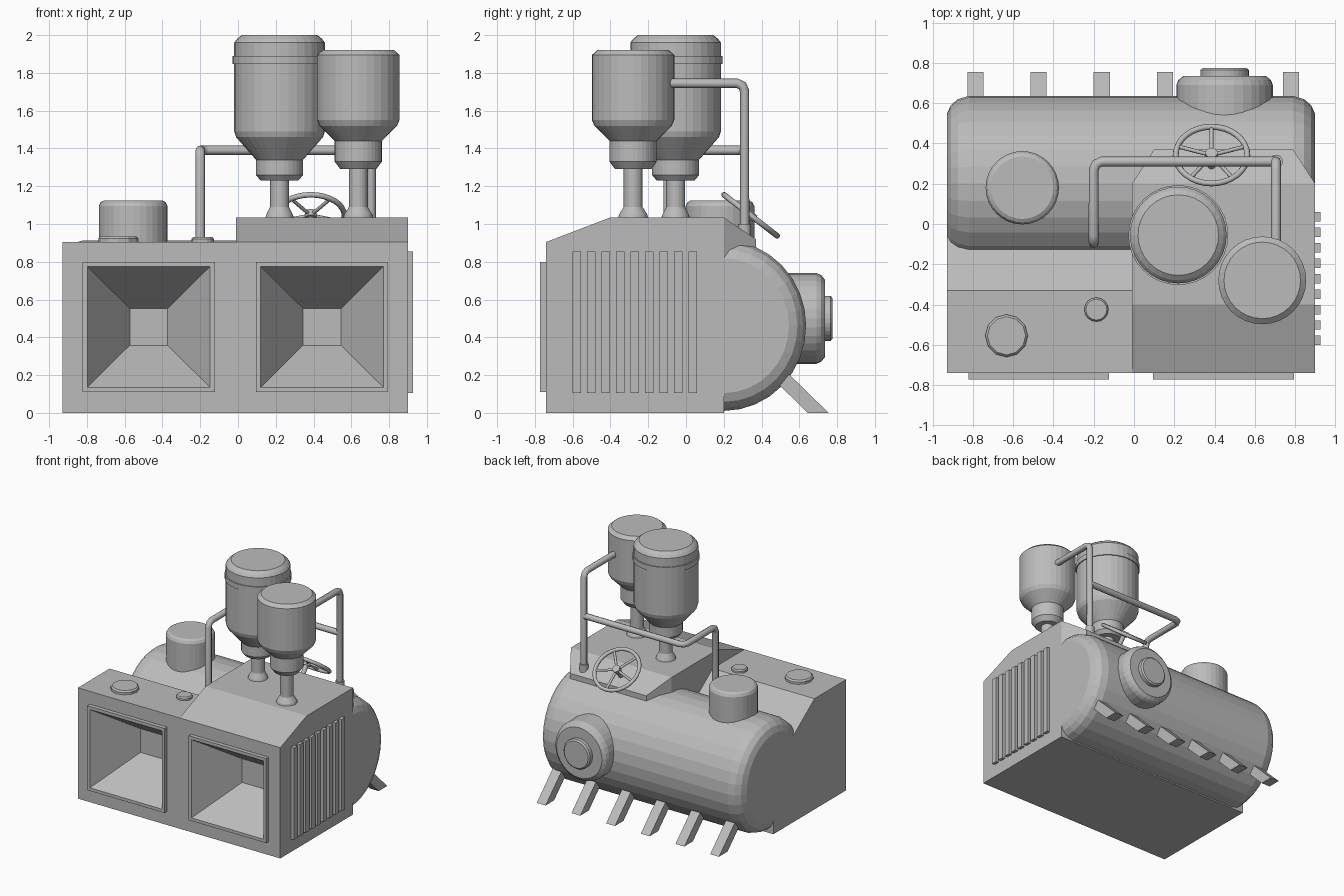
import bpy, bmesh, math
from mathutils import Vector, Matrix

cube = bpy.data.objects.get("Cube")
if cube:
    bpy.data.objects.remove(cube, do_unlink=True)

grey = bpy.data.materials.new("plain grey")
grey.use_nodes = True
grey.diffuse_color = (0.5, 0.5, 0.5, 1)
grey.node_tree.nodes["Principled BSDF"].inputs["Base Color"].default_value = (0.5, 0.5, 0.5, 1)


def finish(name, bm):
    bmesh.ops.recalc_face_normals(bm, faces=bm.faces)
    mesh = bpy.data.meshes.new(name)
    bm.to_mesh(mesh)
    bm.free()
    mesh.materials.append(grey)
    obj = bpy.data.objects.new(name, mesh)
    bpy.context.collection.objects.link(obj)
    return obj


def hull(name, points):
    bm = bmesh.new()
    for p in points:
        bm.verts.new(p)
    bmesh.ops.convex_hull(bm, input=bm.verts)
    bmesh.ops.dissolve_limit(bm, angle_limit=0.01, verts=bm.verts, edges=bm.edges)
    return finish(name, bm)


def box(name, x0, x1, y0, y1, z0, z1):
    return hull(name, [(x, y, z) for x in (x0, x1) for y in (y0, y1) for z in (z0, z1)])


def slab(name, x0, x1, profile):
    """Side profile in (y, z) extruded along x."""
    return hull(name, [(x, y, z) for x in (x0, x1) for y, z in profile])


def lathe(name, centre, profile, axis=(0, 0, 1), sides=32, stretch=1.0):
    """Profile of (radius, height) pairs turned about an axis, with flat ends."""
    turn = Matrix.Translation(centre) @ Vector((0, 0, 1)).rotation_difference(Vector(axis)).to_matrix().to_4x4()
    bm = bmesh.new()
    rings = []
    for r, h in profile:
        angles = [math.tau * i / sides for i in range(sides)]
        rings.append([bm.verts.new(turn @ Vector((r * stretch * math.cos(a), r * math.sin(a), h))) for a in angles])
    for low, high in zip(rings, rings[1:]):
        for i in range(sides):
            j = (i + 1) % sides
            bm.faces.new((low[i], low[j], high[j], high[i]))
    bm.faces.new(rings[0])
    bm.faces.new(rings[-1])
    return finish(name, bm)


def tube(name, points, radius, closed=False, bend=0.04):
    """Round pipe along a path, its corners cut by short bends."""
    pts = [Vector(p) for p in points]
    path = pts
    if not closed:
        path = [pts[0]]
        for a, b, c in zip(pts, pts[1:], pts[2:]):
            path += [b + (a - b).normalized() * bend,
                     b + ((a - b).normalized() + (c - b).normalized()) * bend * 0.3,
                     b + (c - b).normalized() * bend]
        path.append(pts[-1])
    curve = bpy.data.curves.new(name, "CURVE")
    curve.dimensions = "3D"
    curve.bevel_depth = radius
    curve.bevel_resolution = 2
    curve.use_fill_caps = True
    spline = curve.splines.new("POLY")
    spline.points.add(len(path) - 1)
    for sp, p in zip(spline.points, path):
        sp.co = (*p, 1)
    spline.use_cyclic_u = closed
    curve.materials.append(grey)
    obj = bpy.data.objects.new(name, curve)
    bpy.context.collection.objects.link(obj)
    bpy.ops.object.select_all(action="DESELECT")
    obj.select_set(True)
    bpy.context.view_layer.objects.active = obj
    bpy.ops.object.convert(target="MESH")
    return obj


def cut(obj, cutter):
    mod = obj.modifiers.new("opening", "BOOLEAN")
    mod.operation = "DIFFERENCE"
    mod.solver = "EXACT"
    mod.object = cutter
    bpy.context.view_layer.objects.active = obj
    bpy.ops.object.modifier_apply(modifier=mod.name)


# Housing: low half, tall half and the rear wedge
low = slab("low_housing", -0.93, -0.01,
           [(-0.74, 0), (-0.74, 0.905), (-0.33, 0.905), (0.2, 0.52), (0.2, 0)])
tall = slab("tall_housing", -0.01, 0.9,
            [(-0.74, 0), (-0.74, 0.905), (-0.4, 1.035), (0.2, 1.035), (0.2, 0)])
hull("rear_wedge", [(-0.01, 0.2, 1.035), (0.9, 0.2, 1.035), (0.1, 0.37, 0.92), (0.79, 0.37, 0.92),
                    (-0.01, 0.2, 0.8), (0.9, 0.2, 0.8), (0.1, 0.37, 0.8), (0.79, 0.37, 0.8)])

# Framed funnel openings in the front
for label, body, cx in (("right", low, -0.473), ("left", tall, 0.445)):
    frame = box(label + "_frame", cx - 0.35, cx + 0.35, -0.772, -0.74, 0.11, 0.8)
    rects = ((-0.78, 0.33, 0.325), (-0.44, 0.1, 0.097))
    cutter = hull("funnel_cutter", [(cx + sx * w, y, 0.455 + sz * h)
                                    for y, w, h in rects for sx in (-1, 1) for sz in (-1, 1)])
    cut(frame, cutter)
    cut(body, cutter)
    bpy.data.objects.remove(cutter, do_unlink=True)

# Cooling fins on the side
for i in range(9):
    y = -0.602 + i * 0.0768
    box("side_fin", 0.9, 0.926, y, y + 0.047, 0.105, 0.855)

# Horizontal tank with rounded ends
rim = [(0.345, 0), (0.39, 0.02), (0.42, 0.055), (0.436, 0.11)]
ends = rim + [(r, 1.83 - h) for r, h in reversed(rim)]
lathe("tank", (-0.93, 0.2, 0.462), ends, (1, 0, 0), 32, 1.035)

# Rear port with its plate
lathe("rear_port", (0.45, 0.4, 0.5),
      [(0.24, 0), (0.24, 0.29), (0.23, 0.315), (0.205, 0.335)], (0, 1, 0))
lathe("rear_port_plate", (0.45, 0.7, 0.5), [(0.12, 0), (0.12, 0.065), (0.108, 0.075)], (0, 1, 0))

# Slanted struts under the tank
for i in range(6):
    x = -0.787 + i * 0.3135
    slab("tank_strut", x - 0.04, x + 0.04, [(0.44, 0.2), (0.53, 0.22), (0.755, 0), (0.645, 0)])

# Dome and filler caps
lathe("tank_dome", (-0.555, 0.18, 0.7), [(0.182, 0), (0.182, 0.395), (0.172, 0.415), (0.155, 0.425)])
lathe("large_cap", (-0.633, -0.555, 0.9), [(0.106, 0), (0.106, 0.023), (0.095, 0.035)], sides=12)
lathe("small_cap", (-0.187, -0.425, 0.9), [(0.06, 0), (0.06, 0.02), (0.052, 0.03)], sides=16)

# Upright vessels on their necks
lathe("tall_vessel", (0.22, -0.055, 0),
      [(0.076, 1.03), (0.07, 1.05), (0.05, 1.09), (0.05, 1.23), (0.1, 1.23), (0.125, 1.26),
       (0.125, 1.34), (0.23, 1.46), (0.24, 1.49), (0.24, 1.96), (0.225, 1.98), (0.2, 2.0)])
lathe("vessel_band", (0.22, -0.055, 0), [(0.248, 1.848), (0.248, 1.89)])
lathe("short_vessel", (0.637, -0.28, 0),
      [(0.08, 1.03), (0.075, 1.05), (0.05, 1.09), (0.05, 1.29), (0.095, 1.29), (0.125, 1.33),
       (0.125, 1.44), (0.205, 1.52), (0.218, 1.55), (0.218, 1.895), (0.19, 1.92)])

# Pipework
tube("long_pipe", [(-0.2, -0.095, 0.7), (-0.2, -0.095, 1.39), (-0.2, 0.31, 1.39), (0.705, 0.31, 1.39)], 0.025)
tube("riser_pipe", [(0.705, 0.31, 0.9), (0.705, 0.31, 1.745), (0.705, -0.2, 1.745)], 0.025)
lathe("riser_sleeve", (0.705, 0.31, 0.9), [(0.034, 0), (0.034, 0.1)], sides=16)

# Tilted hand wheel
hub = Vector((0.385, 0.342, 1.046))
normal = Vector((0, 0.61, 0.79)).normalized()
side = Vector((1, 0, 0))
up = normal.cross(side)


def around(angle, radius):
    return hub + (side * math.cos(angle) + up * math.sin(angle)) * radius


tube("wheel_rim", [around(math.tau * i / 32, 0.178) for i in range(32)], 0.015, True)
for i in range(5):
    tube("wheel_spoke", [hub, around(math.tau * i / 5 + math.pi / 2, 0.175)], 0.01)
lathe("wheel_hub", hub, [(0.03, -0.02), (0.03, 0.02)], normal, 16)
lathe("wheel_shaft", hub, [(0.018, -0.13), (0.018, 0)], normal, 16)
